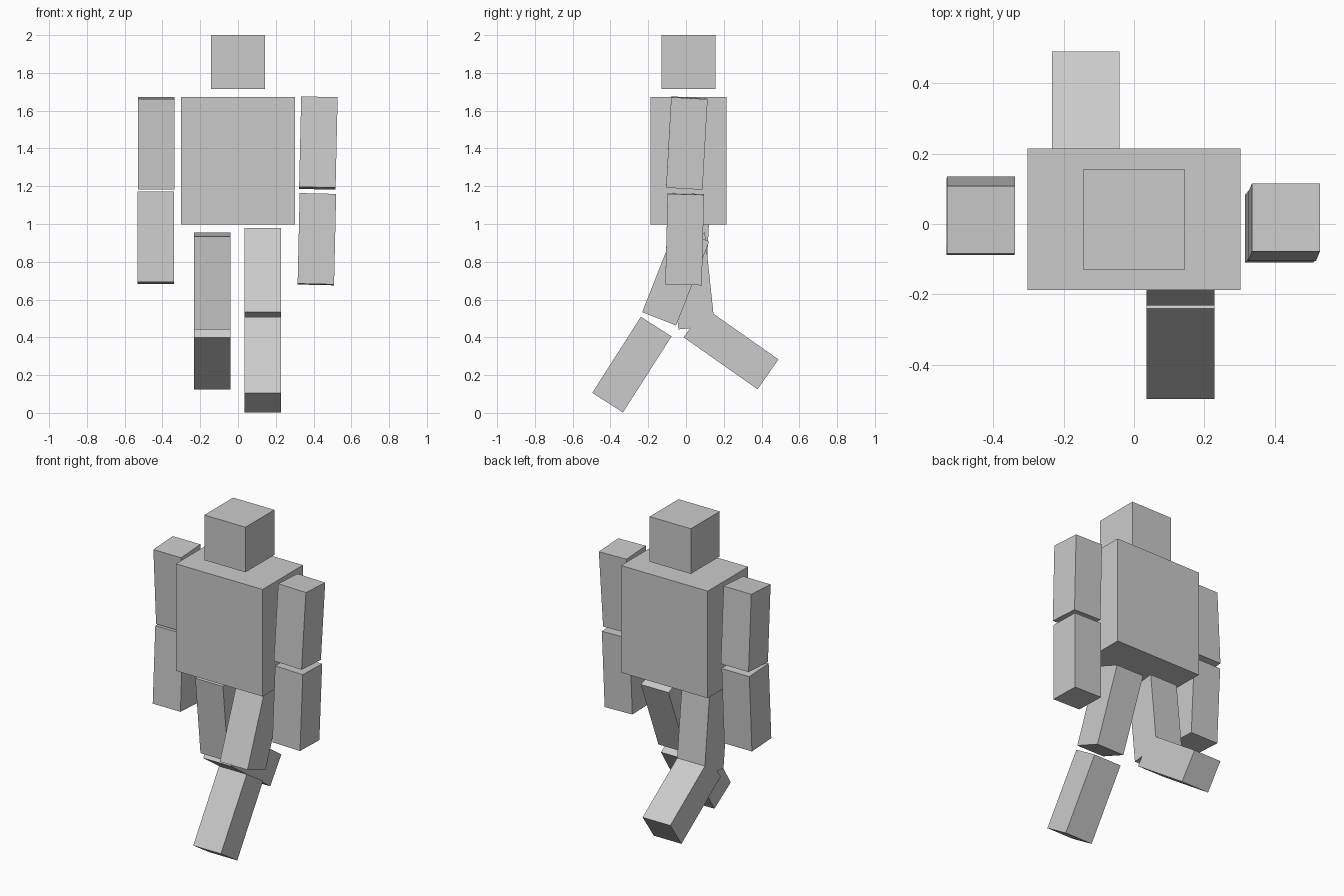
import bpy
from math import asin, atan2
from mathutils import Vector

if "Cube" in bpy.data.objects:
    bpy.data.objects.remove(bpy.data.objects["Cube"])


def box(name, center, size, rot=(0, 0, 0)):
    bpy.ops.mesh.primitive_cube_add(size=1, location=center, rotation=rot)
    ob = bpy.context.object
    ob.name = name
    ob.scale = size
    return ob


def limb(name, top, bottom, width=0.193):
    """Square block running from the centre of its top face to its bottom face."""
    top, bottom = Vector(top), Vector(bottom)
    d = top - bottom
    length = d.length
    d.normalize()
    return box(name, (top + bottom) / 2, (width, width, length),
               (-asin(d.y), atan2(d.x, d.z), 0))


# Head and torso
box("head", (0, 0.013, 1.858), (0.287, 0.287, 0.284))
box("torso", (0, 0.014, 1.335), (0.604, 0.402, 0.674))

# Arm on the +x side
limb("right_upper_arm", (0.431, 0.018, 1.668), (0.42, -0.009, 1.189))
limb("right_forearm", (0.423, -0.001, 1.159), (0.412, -0.013, 0.68))

# Arm on the -x side
limb("left_upper_arm", (-0.434, 0.012, 1.667), (-0.434, 0.039, 1.188))
limb("left_forearm", (-0.436, 0.034, 1.168), (-0.436, 0.008, 0.687))

# Leg on the +x side, striding forward
limb("right_thigh", (0.132, 0.033, 0.943), (0.132, -0.142, 0.498))
limb("right_shin", (0.132, -0.158, 0.457), (0.132, -0.415, 0.054))

# Leg on the -x side, bent back at the knee
limb("left_thigh", (-0.137, 0.004, 0.944), (-0.137, 0.056, 0.452))
limb("left_shin", (-0.137, 0.043, 0.479), (-0.137, 0.434, 0.204))
